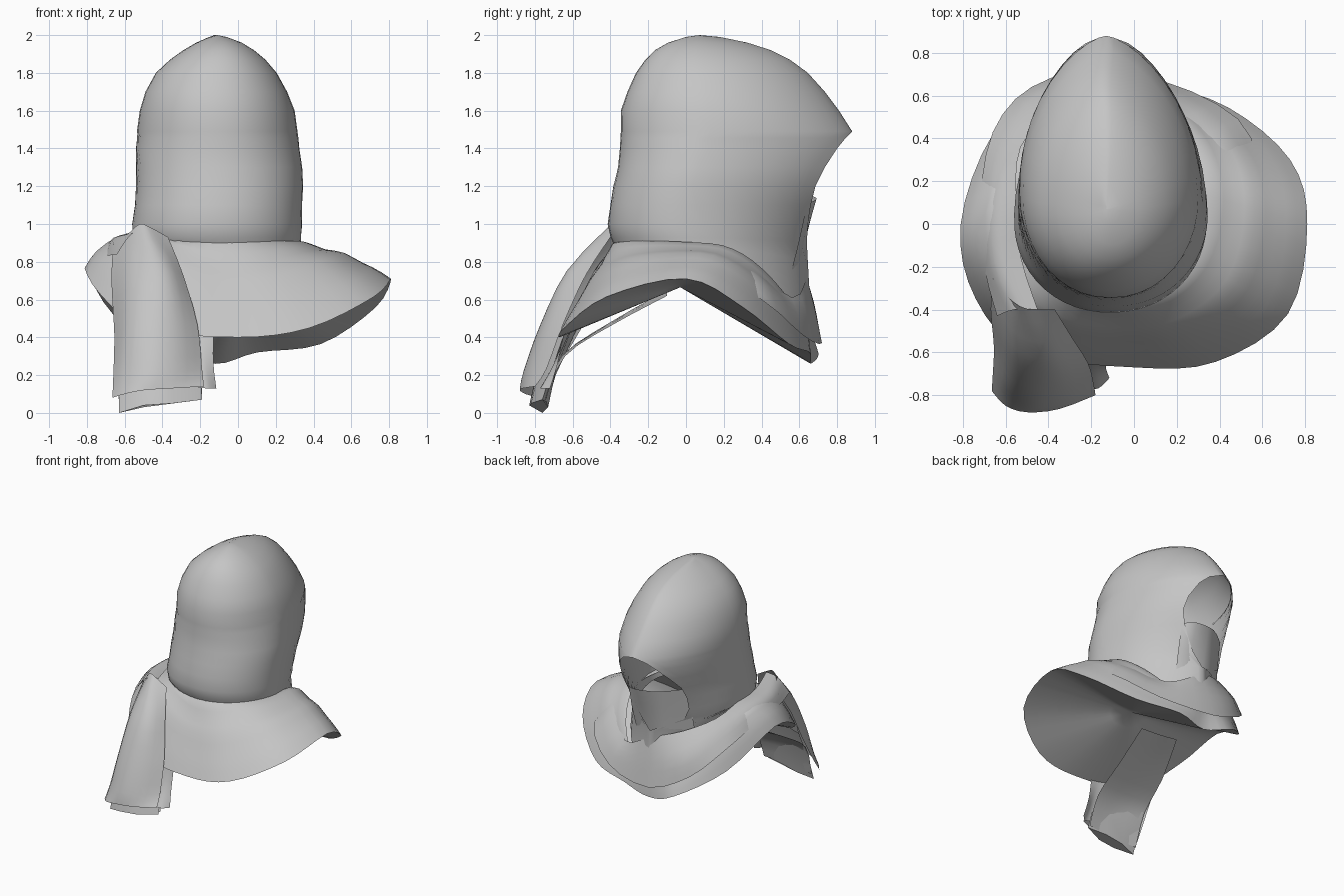
import bpy, bmesh, math
from mathutils import Vector

cloth = bpy.data.materials.new("grey_cloth")
cloth.diffuse_color = (0.56, 0.56, 0.56, 1)


def spline(pts, n, closed=False):
    """Catmull-Rom curve through pts, n steps per span."""
    pts = [Vector(p) for p in pts]
    c = len(pts)
    get = (lambda i: pts[i % c]) if closed else (lambda i: pts[max(0, min(c - 1, i))])
    out = []
    for i in range(c if closed else c - 1):
        a, b, d, e = get(i - 1), get(i), get(i + 1), get(i + 2)
        for k in range(n):
            t = k / n
            out.append(0.5 * (2 * b + (d - a) * t + (2 * a - 5 * b + 4 * d - e) * t ** 2
                              + (3 * b - a - 3 * d + e) * t ** 3))
    if not closed:
        out.append(pts[-1])
    return out


def loft(name, rows, closed=False, cap=False):
    """Skin a list of equally long rows of points."""
    bm = bmesh.new()
    grid = [[bm.verts.new(p) for p in row] for row in rows]
    n = len(grid[0])
    for r0, r1 in zip(grid, grid[1:]):
        for i in range(n if closed else n - 1):
            j = (i + 1) % n
            bm.faces.new((r0[i], r0[j], r1[j], r1[i]))
    if cap:
        bm.faces.new(grid[-1])
    bmesh.ops.remove_doubles(bm, verts=bm.verts, dist=0.0005)
    bmesh.ops.recalc_face_normals(bm, faces=bm.faces)
    me = bpy.data.meshes.new(name)
    bm.to_mesh(me)
    bm.free()
    ob = bpy.data.objects.new(name, me)
    bpy.context.collection.objects.link(ob)
    me.materials.append(cloth)
    bpy.ops.object.select_all(action='DESELECT')
    ob.select_set(True)
    bpy.context.view_layer.objects.active = ob
    bpy.ops.object.shade_smooth_by_angle(angle=math.radians(60))
    return ob


def sheet(name, rows, n=3):
    """Smooth cloth patch through a small grid of points."""
    across = [spline(r, n) for r in rows]
    cols = [spline(c, n) for c in zip(*across)]
    return loft(name, list(zip(*cols)))


# Hood: level slices, open at the face below the peak
# z, left x, right x, nape y, face edge y, half width of opening,
# drop at the face, extra opening on the left in degrees
slices = [
    (0.85, -.50, .33, -.36, .665, 0, .40, 0), (0.89, -.54, .33, -.38, .645, 0, .09, 0),
    (0.93, -.555, .335, -.40, .64, .09, .03, 20), (1.00, -.56, .34, -.415, .645, .14, 0, 18),
    (1.10, -.545, .34, -.40, .66, .18, 0, 14), (1.20, -.54, .345, -.385, .685, .21, 0, 9),
    (1.30, -.54, .34, -.36, .735, .20, 0, 4), (1.40, -.54, .325, -.35, .80, .16, 0, 0),
    (1.455, -.535, .32, -.347, .845, .10, 0, 0), (1.49, -.535, .315, -.345, .88, 0, 0, 0),
    (1.60, -.52, .30, -.345, .81, 0, 0, 0), (1.70, -.49, .26, -.31, .735, 0, 0, 0),
    (1.80, -.435, .205, -.265, .645, 0, 0, 0), (1.87, -.36, .145, -.215, .55, 0, 0, 0),
    (1.92, -.29, .085, -.165, .45, 0, 0, 0), (1.96, -.22, .02, -.095, .325, 0, 0, 0),
    (1.99, -.15, -.06, .0, .18, 0, 0, 0), (2.00, -.11, -.11, .07, .07, 0, 0, 0)]
POINT = 1.35
hood = []
for z, xl, xr, yf, ye, m, drop, extra in slices:
    xc, w, yc = (xl + xr) / 2, (xr - xl) / 2, yf + (ye - yf) * .4
    a0 = math.asin((m / w) ** (1 / POINT)) if m else 0
    a1 = 2 * math.pi - a0 - math.radians(extra)
    yb = yc + (ye - yc) / math.cos(a0)
    row = []
    for i in range(41):
        a = a0 + (a1 - a0) * i / 40
        s, c = math.sin(a), math.cos(a)
        s = math.copysign(abs(s) ** (POINT if c > 0 else 0.95), s)
        row.append((xc - .02 * max(0, c) + w * s,
                    yc + c * ((yb - yc) if c > 0 else (yc - yf)),
                    z - drop * ((1 + c) / 2) ** 3.5))
    hood.append(row)
loft("hood", hood)

# Veil across the lower part of the face opening
sheet("face_veil", [
    [(.07, .64, 1.11), (-.03, .69, 1.13), (-.22, .66, 1.15), (-.40, .52, 1.17)],
    [(.07, .60, .92), (-.03, .63, .92), (-.22, .62, .93), (-.40, .49, .95)],
    [(.06, .56, .76), (-.03, .59, .74), (-.22, .59, .74), (-.41, .46, .78)]])

# Shoulder cape: from neck ring to saddle-shaped rim, counterclockwise from +x
rim = spline([
    (.81, 0, .71), (.73, .30, .56), (.44, .545, .365), (.1, .655, .32), (-.12, .66, .26),
    (-.37, .69, .34), (-.66, .42, .52), (-.81, 0, .77), (-.74, -.35, .64),
    (-.5, -.6, .45), (0, -.67, .40), (.38, -.645, .45), (.72, -.42, .615)], 4, True)
cape = []
for k in range(11):
    t = k / 10
    row = []
    for p in rim:
        a = math.atan2(p.y / .67, p.x / .81)
        s, c = math.sin(a), math.cos(a)
        neck = Vector((-.1 + .42 * c, .14 + .5 * s, .89 - .03 * s - .40 * max(0, s) ** 2))
        q = neck.lerp(p, t)
        power = 1.15 + (.7 if c > 0 else 2.4) * c * c
        q.z = neck.z + (p.z - neck.z) * t ** power
        q.z += .03 * math.sin(math.pi * t) * max(0, -c)
        q.z += .012 * math.sin(5 * math.pi * t) * (1 - t)    # soft folds
        row.append(q)
    cape.append(row)
loft("shoulder_cape", cape, closed=True)

# Inner lining: tent-like underside from the rim to a high middle
crown = Vector((0, -.03, .665))
loft("cape_lining", [[p.lerp(crown, k / 5) for p in rim] for k in range(6)], closed=True)

# Lining that runs on down the inside of the hanging end
sheet("tail_lining", [
    [(-.50, -.10, .65), (-.34, -.10, .63), (-.16, -.10, .62)],
    [(-.61, -.40, .48), (-.40, -.40, .47), (-.19, -.40, .46)],
    [(-.64, -.64, .31), (-.42, -.66, .30), (-.19, -.64, .30)],
    [(-.63, -.73, .05), (-.42, -.75, .06), (-.19, -.74, .08)]])

# Scarf wrapped over the far shoulder and draped below the face
sheet("scarf_wrap", [
    [(-.45, -.40, .97), (-.56, -.40, .95), (-.64, -.43, .84)],
    [(-.53, -.15, .95), (-.65, -.18, .93), (-.70, -.20, .83)],
    [(-.55, .10, .95), (-.66, .10, .91), (-.72, .10, .82)],
    [(-.53, .36, .90), (-.60, .39, .82), (-.66, .43, .70)],
    [(-.36, .54, .82), (-.44, .62, .66), (-.48, .64, .51)],
    [(-.12, .635, .74), (-.15, .68, .56), (-.16, .72, .37)],
    [(.16, .56, .61), (.22, .595, .52), (.27, .62, .41)],
    [(.32, .30, .81), (.45, .35, .74), (.55, .40, .60)],
    [(.33, 0, .90), (.42, 0, .86), (.50, 0, .81)]])

# Hanging scarf end at the shoulder
sheet("scarf_tail", [
    [(-.66, -.25, .90), (-.58, -.35, .95), (-.52, -.39, 1.0), (-.46, -.40, .98), (-.37, -.40, .93)],
    [(-.67, -.40, .70), (-.57, -.57, .74), (-.45, -.63, .75), (-.36, -.61, .75), (-.29, -.53, .73)],
    [(-.655, -.57, .42), (-.58, -.72, .45), (-.45, -.77, .47), (-.32, -.74, .47), (-.215, -.65, .47)],
    [(-.66, -.70, .20), (-.60, -.80, .20), (-.47, -.86, .22), (-.32, -.83, .22), (-.19, -.74, .23)],
    [(-.665, -.78, .08), (-.60, -.85, .10), (-.50, -.88, .12), (-.35, -.865, .13), (-.18, -.80, .14)]])

# Folded layer under the tail, a closed flat tube
loft("scarf_tail_fold", [
    [(-.62, -.58, .44), (-.50, -.71, .46), (-.35, -.70, .46), (-.22, -.63, .46), (-.35, -.62, .46), (-.5, -.60, .46)],
    [(-.63, -.69, .20), (-.50, -.79, .22), (-.35, -.78, .22), (-.20, -.71, .23), (-.35, -.70, .23), (-.5, -.69, .22)],
    [(-.63, -.76, .00), (-.50, -.83, .04), (-.35, -.82, .05), (-.19, -.76, .07), (-.35, -.74, .06), (-.5, -.73, .03)]],
    closed=True, cap=True)

# Narrow inner strip beside the tail
sheet("scarf_tail_strip", [
    [(-.28, -.62, .42), (-.20, -.64, .42), (-.13, -.65, .41)],
    [(-.25, -.69, .26), (-.19, -.70, .26), (-.13, -.68, .26)],
    [(-.24, -.76, .14), (-.17, -.77, .13), (-.115, -.72, .13)]])
